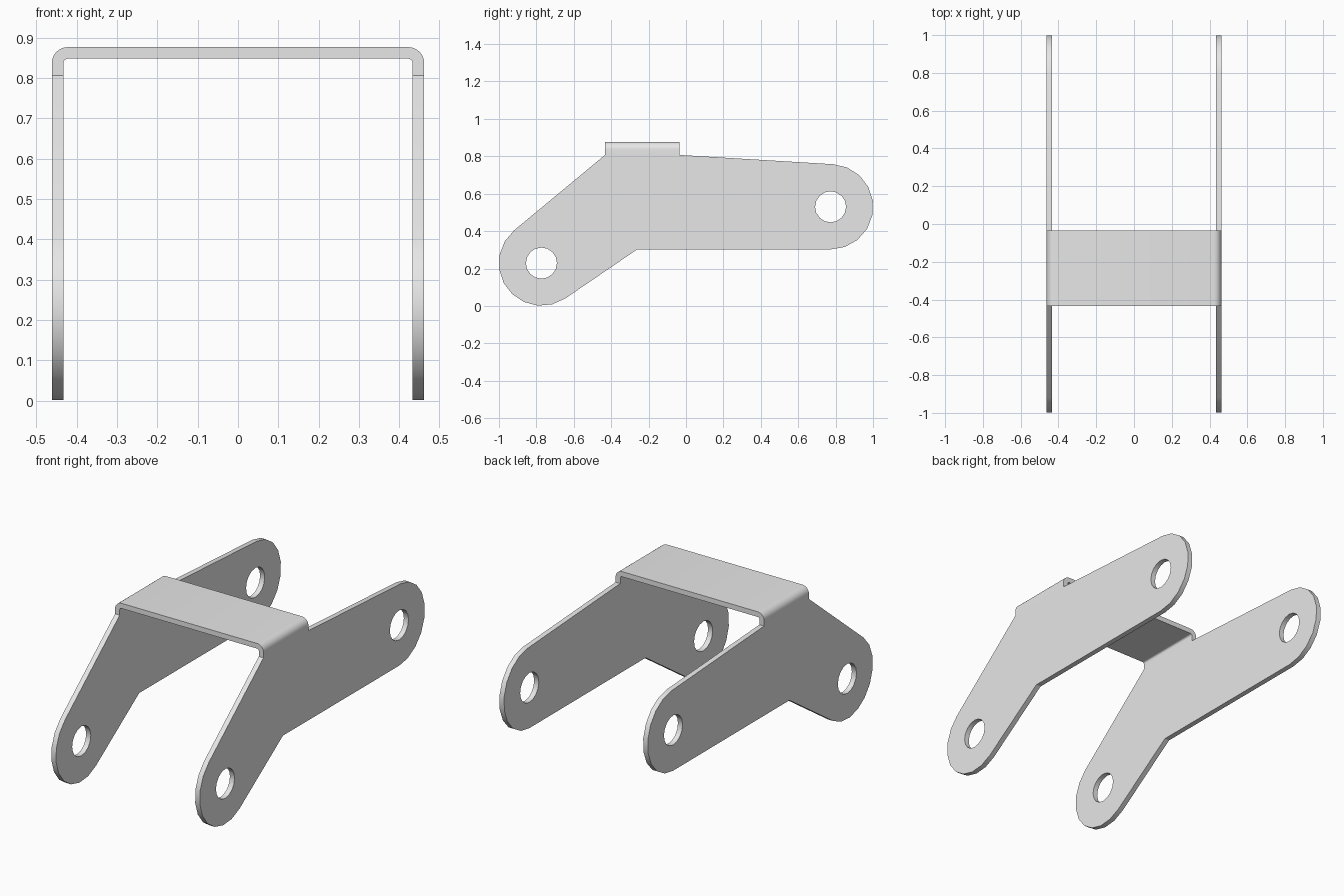
import bpy, bmesh
from math import sin, cos, radians
from mathutils import Vector

cube = bpy.data.objects.get("Cube")
if cube:
    bpy.data.objects.remove(cube, do_unlink=True)

metal = bpy.data.materials.new("light grey metal")
metal.use_nodes = True
metal.diffuse_color = (0.8, 0.8, 0.8, 1)
metal.node_tree.nodes["Principled BSDF"].inputs["Base Color"].default_value = (0.8, 0.8, 0.8, 1)

OUTER, INNER = 0.462, 0.433          # half widths of the bent sheet
THICK = OUTER - INNER
FRONT, BACK = -0.433, -0.034         # bridge extent along y
SHOULDER, TOP = 0.807, 0.877


def arc(cx, cy, r, start, end, steps):
    angles = [radians(start + (end - start) * i / steps) for i in range(steps + 1)]
    return [(cx + r * cos(a), cy + r * sin(a)) for a in angles]


def extrude_loops(name, loops, to_3d, offset):
    """Fill closed loops (outline first, then holes) and extrude them."""
    bm = bmesh.new()
    edges = []
    for loop in loops:
        vs = [bm.verts.new(to_3d(*p)) for p in loop]
        edges += [bm.edges.new((vs[i - 1], vs[i])) for i in range(len(vs))]
    bmesh.ops.triangle_fill(bm, edges=edges, use_beauty=True)
    ext = bmesh.ops.extrude_face_region(bm, geom=bm.faces[:], use_keep_orig=True)
    moved = [g for g in ext["geom"] if isinstance(g, bmesh.types.BMVert)]
    bmesh.ops.translate(bm, verts=moved, vec=Vector(offset))
    bmesh.ops.recalc_face_normals(bm, faces=bm.faces[:])
    mesh = bpy.data.meshes.new(name)
    bm.to_mesh(mesh)
    bm.free()
    mesh.materials.append(metal)
    obj = bpy.data.objects.new(name, mesh)
    bpy.context.collection.objects.link(obj)
    bpy.ops.object.select_all(action="DESELECT")
    obj.select_set(True)
    bpy.context.view_layer.objects.active = obj
    bpy.ops.object.shade_smooth_by_angle(angle=radians(30))
    return obj


# Side plates: bent arm with rounded ends and a pivot hole at each end
front_pivot, rear_pivot = (-0.773, 0.229), (0.773, 0.53)
END_R, HOLE_R = 0.228, 0.083
outline = (
    [(FRONT, SHOULDER)]
    + arc(*front_pivot, END_R, 130, 304, 9)
    + [(-0.26, 0.303)]
    + arc(*rear_pivot, END_R, -90, 86.5, 9)
    + [(BACK, SHOULDER)]
)
holes = [arc(*p, HOLE_R, 0, 360, 16)[:-1] for p in (front_pivot, rear_pivot)]
for name, x in (("left_side_plate", INNER), ("right_side_plate", -OUTER)):
    extrude_loops(name, [outline] + holes, lambda y, z, x=x: (x, y, z), (THICK, 0, 0))

# Bridge: folded strip with rounded bends joining the two plates
R_OUT, R_IN = 0.04, 0.011
half = (
    [(OUTER, SHOULDER)]
    + arc(OUTER - R_OUT, TOP - R_OUT, R_OUT, 0, 90, 6)
)
half_in = (
    arc(INNER - R_IN, TOP - THICK - R_IN, R_IN, 90, 0, 6)
    + [(INNER, SHOULDER)]
)


def flip(points):
    return [(-x, z) for x, z in reversed(points)]


profile = half + flip(half) + flip(half_in) + half_in
extrude_loops("top_bridge", [profile], lambda x, z: (x, FRONT, z), (0, BACK - FRONT, 0))
